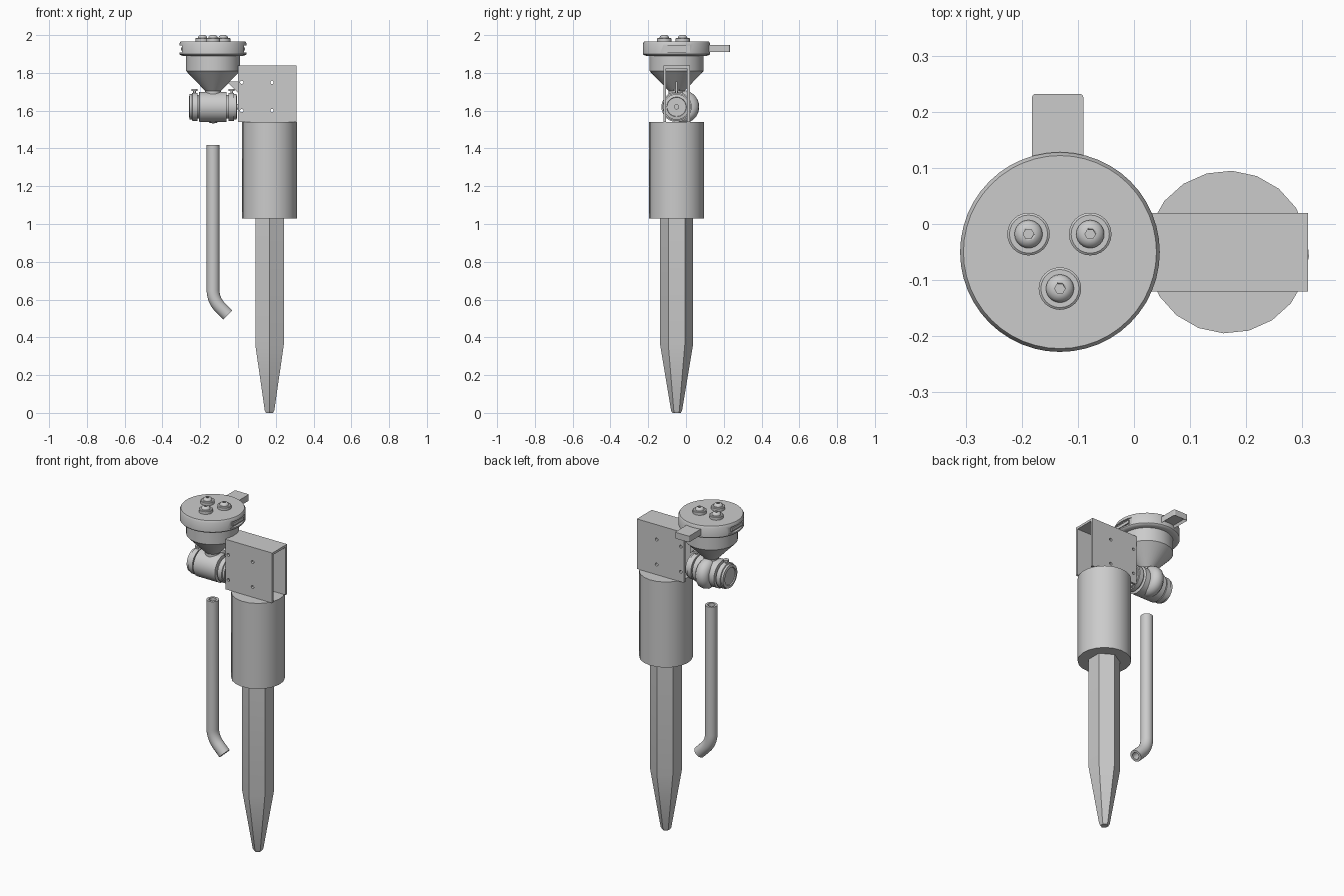
import bpy, bmesh, math
from mathutils import Vector, Matrix

cube = bpy.data.objects.get("Cube")
if cube:
    bpy.data.objects.remove(cube, do_unlink=True)

grey = bpy.data.materials.new("plain_grey")
grey.use_nodes = True
GREY = (0.6, 0.6, 0.6, 1)
grey.diffuse_color = GREY
grey.node_tree.nodes["Principled BSDF"].inputs["Base Color"].default_value = GREY

HX, CX, Y = -0.132, 0.167, -0.05   # hopper axis, column axis, shared depth
VZ = 1.62                          # valve height
ALONG_X = Matrix.Rotation(math.pi / 2, 4, "Y")


def finish(name, bm, smooth=True):
    bmesh.ops.recalc_face_normals(bm, faces=bm.faces)
    mesh = bpy.data.meshes.new(name)
    bm.to_mesh(mesh)
    bm.free()
    mesh.materials.append(grey)
    if smooth:
        mesh.shade_smooth()
        mesh.set_sharp_from_angle(angle=math.radians(35))
    obj = bpy.data.objects.new(name, mesh)
    bpy.context.collection.objects.link(obj)
    return obj


def lathe(name, profile, loc, sides=40, turn=0.0, axis=None):
    """Stack of (radius, height) rings, capped at both ends."""
    bm = bmesh.new()
    steps = [turn + 2 * math.pi * i / sides for i in range(sides)]
    rings = [[bm.verts.new((r * math.cos(a), r * math.sin(a), z)) for a in steps]
             for r, z in profile]
    for low, high in zip(rings, rings[1:]):
        for i in range(sides):
            j = (i + 1) % sides
            bm.faces.new((low[i], low[j], high[j], high[i]))
    bm.faces.new(rings[0][::-1])
    bm.faces.new(rings[-1])
    bm.transform(Matrix.Translation(loc) @ (axis or Matrix()))
    return finish(name, bm)


def box(name, lo, hi):
    bm = bmesh.new()
    bmesh.ops.create_cube(bm, size=1)
    lo, hi = Vector(lo), Vector(hi)
    bm.transform(Matrix.Translation((lo + hi) / 2) @ Matrix.Diagonal((*(hi - lo), 1)))
    return finish(name, bm, smooth=False)


def cut(target, cutter):
    cutter.hide_render = True
    cutter.hide_viewport = True
    cutter.display_type = "WIRE"
    mod = target.modifiers.new("cut", "BOOLEAN")
    mod.operation = "DIFFERENCE"
    mod.solver = "EXACT"
    mod.object = cutter


def tube(name, path, outer, inner, sides=20):
    """Hollow round tube swept along points in the xz plane."""
    bm = bmesh.new()
    rings = []
    for k, p in enumerate(path):
        along = (path[min(k + 1, len(path) - 1)] - path[max(k - 1, 0)]).normalized()
        side = along.cross(Vector((0, 1, 0)))
        for group, r in ((0, outer), (1, inner)):
            rings.append([bm.verts.new(p + r * (math.cos(a) * side + math.sin(a) * Vector((0, 1, 0))))
                          for a in (2 * math.pi * i / sides for i in range(sides))])
    outside, inside = rings[0::2], rings[1::2]
    loop = outside + inside[::-1] + outside[:1]
    for a, b in zip(loop, loop[1:]):
        for i in range(sides):
            j = (i + 1) % sides
            bm.faces.new((a[i], a[j], b[j], b[i]))
    return finish(name, bm)


# Ground spike and main column
lathe("ground_spike", [(0.022, 0), (0.029, 0.012), (0.087, 0.36), (0.087, 1.04)],
      (CX, Y, 0), sides=6, turn=math.pi / 6)
lathe("column", [(0.145, 1.03), (0.145, 1.54)], (CX, Y, 0), sides=20, turn=math.radians(-3))

# Channel bracket: two side plates joined by a top plate, open at both ends
bm = bmesh.new()
outline = [(-0.07, 1.54), (-0.07, 1.838), (0.07, 1.838), (0.07, 1.54),
           (0.056, 1.54), (0.056, 1.824), (-0.056, 1.824), (-0.056, 1.54)]
face = bm.faces.new([bm.verts.new((0, Y + y, z)) for y, z in outline])
grown = bmesh.ops.extrude_face_region(bm, geom=[face])["geom"]
bmesh.ops.translate(bm, vec=(0.31, 0, 0), verts=[v for v in grown if isinstance(v, bmesh.types.BMVert)])
bracket = finish("bracket", bm, smooth=False)

# Screw holes through both side plates
bm = bmesh.new()
for x in (0.02, 0.18):
    for z in (1.60, 1.75):
        place = Matrix.Translation((x, Y, z)) @ Matrix.Rotation(math.pi / 2, 4, "X")
        bmesh.ops.create_cone(bm, cap_ends=True, segments=12, radius1=0.009,
                              radius2=0.009, depth=0.3, matrix=place)
cut(bracket, finish("hole_cutter", bm))

# Small gusset from the bracket towards the hopper
bm = bmesh.new()
face = bm.faces.new([bm.verts.new((x, Y - 0.005, z)) for x, z in
                     ((0.004, 1.755), (-0.06, 1.755), (0.004, 1.69))])
grown = bmesh.ops.extrude_face_region(bm, geom=[face])["geom"]
bmesh.ops.translate(bm, vec=(0, 0.01, 0), verts=[v for v in grown if isinstance(v, bmesh.types.BMVert)])
finish("gusset", bm, smooth=False)

# Hopper with conical base and neck
lathe("hopper", [(0.042, 1.66), (0.042, 1.705), (0.143, 1.81), (0.143, 1.90)], (HX, Y, 0))

# Lid with a stepped rim and a latch slot on each side
lid = lathe("lid", [(0.160, 1.89), (0.174, 1.895), (0.178, 1.90), (0.178, 1.955), (0.172, 1.966)],
            (HX, Y, 0), sides=48)
for name, s in (("left", 1), ("right", -1)):
    ends = sorted((HX + s * 0.163, HX + s * 0.2))
    cut(lid, box(name + "_slot_cutter", (ends[0], Y - 0.07, 1.908), (ends[1], Y + 0.07, 1.945)))
    ends = sorted((HX + s * 0.155, HX + s * 0.170))
    box(name + "_latch", (ends[0], Y - 0.05, 1.918), (ends[1], Y + 0.05, 1.935))

# Lid handle with a recessed underside
handle = box("lid_handle", (-0.182, 0.09, 1.91), (-0.09, 0.232, 1.947))
bm = bmesh.new()
bm.from_mesh(handle.data)
under = [f for f in bm.faces if f.normal.z < -0.9]
bmesh.ops.inset_region(bm, faces=under, thickness=0.01)
bmesh.ops.translate(bm, vec=(0, 0, 0.015), verts=under[0].verts)
corners = [e for e in bm.edges if all(v.co.y > 0.23 for v in e.verts)
           and abs(e.verts[0].co.z - e.verts[1].co.z) > 0.02]
bmesh.ops.bevel(bm, geom=corners, offset=0.007, segments=3, affect="EDGES", profile=0.5)
bm.to_mesh(handle.data)
bm.free()

# Lid bolts: washer plus domed head with a hexagonal socket
for i, (x, y) in enumerate(((-0.188, -0.018), (-0.078, -0.018), (HX, -0.115)), 1):
    lathe(f"washer_{i}", [(0.038, 1.96), (0.038, 1.982), (0.034, 1.985)], (x, y, 0), sides=24)
    head = lathe(f"bolt_head_{i}", [(0.025, 1.98), (0.025, 1.988), (0.021, 1.995), (0.013, 2.0)],
                 (x, y, 0), sides=24)
    cut(head, lathe(f"socket_cutter_{i}", [(0.0095, 1.99), (0.0095, 2.02)], (x, y, 0), sides=6))

# Valve: ribbed body lying across under the hopper
lathe("valve_body", [(0.062, -0.09), (0.062, -0.075), (0.08, -0.073), (0.08, 0.07),
                     (0.062, 0.072), (0.062, 0.09)], (HX, Y, VZ), axis=ALONG_X)
for name, s in (("left", 1), ("right", -1)):
    profile = [(0.074, 0.083), (0.074, 0.110), (0.068, 0.112), (0.068, 0.124),
               (0.052, 0.127), (0.050, 0.121)]
    lathe(name + "_valve_cap", [(r, s * h) for r, h in profile], (HX, Y, VZ), axis=ALONG_X)
    lathe(name + "_clamp_screw", [(0.007, 1.68), (0.007, 1.703), (0.016, 1.704), (0.016, 1.714)],
          (HX + s * 0.098, Y, 0), sides=12)
lathe("valve_shaft", [(0.014, 0), (0.014, 0.03)], (-0.015, Y, VZ), sides=12, axis=ALONG_X)

# Rounded elbow bulging behind the valve
bulge = [(0.038, 0.0), (0.034, 0.02), (0.02, 0.034), (0.006, 0.04)]
lathe("elbow", [(0.05 + r, -h) for r, h in bulge[::-1]] + [(0.05 + r, h) for r, h in bulge[1:]],
      (HX, -0.018, VZ), axis=ALONG_X)

# Outlet pipe with a bent lower end
R, START = 0.13, 0.65
bend = [Vector((HX + R * (1 - math.cos(a)), Y, START - R * math.sin(a)))
        for a in (math.radians(45) * k / 8 for k in range(9))]
tail = bend[-1] + Vector((0.04, 0, -0.04))
tube("outlet_pipe", [Vector((HX, Y, 1.418))] + bend + [tail], 0.034, 0.02)
